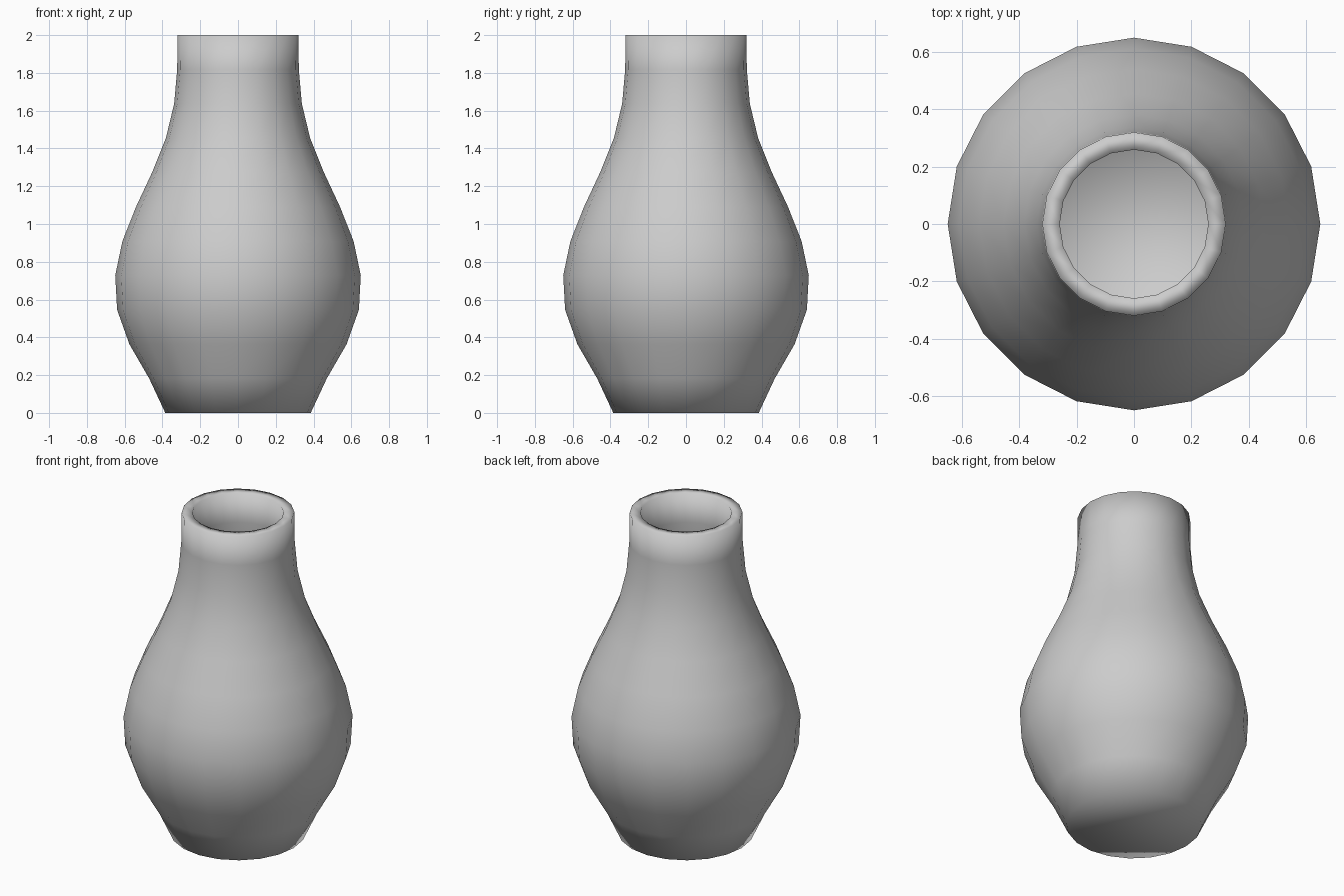
import bpy, bmesh, math

if "Cube" in bpy.data.objects:
    bpy.data.objects.remove(bpy.data.objects["Cube"])

SIDES = 20
STEP = 2.0 / 11   # evenly spaced rings from foot to rim
RADII = [0.385, 0.47, 0.575, 0.64, 0.65, 0.612, 0.54, 0.455, 0.382, 0.338, 0.322, 0.32]

# Outer shell: lathe the profile, closed at the foot, open at the rim
bm = bmesh.new()
rings = []
for i, r in enumerate(RADII):
    rings.append([bm.verts.new((r * math.cos(2 * math.pi * k / SIDES),
                                r * math.sin(2 * math.pi * k / SIDES),
                                i * STEP)) for k in range(SIDES)])
for low, high in zip(rings, rings[1:]):
    for k in range(SIDES):
        n = (k + 1) % SIDES
        bm.faces.new((low[k], low[n], high[n], high[k]))
bm.faces.new(list(reversed(rings[0])))
for f in bm.faces:
    f.smooth = True

mesh = bpy.data.meshes.new("vase")
bm.to_mesh(mesh)
bm.free()
vase = bpy.data.objects.new("vase", mesh)
bpy.context.collection.objects.link(vase)

# Wall thickness, grown inwards
wall = vase.modifiers.new("wall", 'SOLIDIFY')
wall.thickness = 0.06
wall.offset = -1
wall.use_even_offset = True

# Plain clay colour
clay = bpy.data.materials.new("light grey clay")
clay.diffuse_color = (0.604, 0.604, 0.604, 1)
clay.use_nodes = True
clay.node_tree.nodes["Principled BSDF"].inputs["Base Color"].default_value = clay.diffuse_color
mesh.materials.append(clay)
